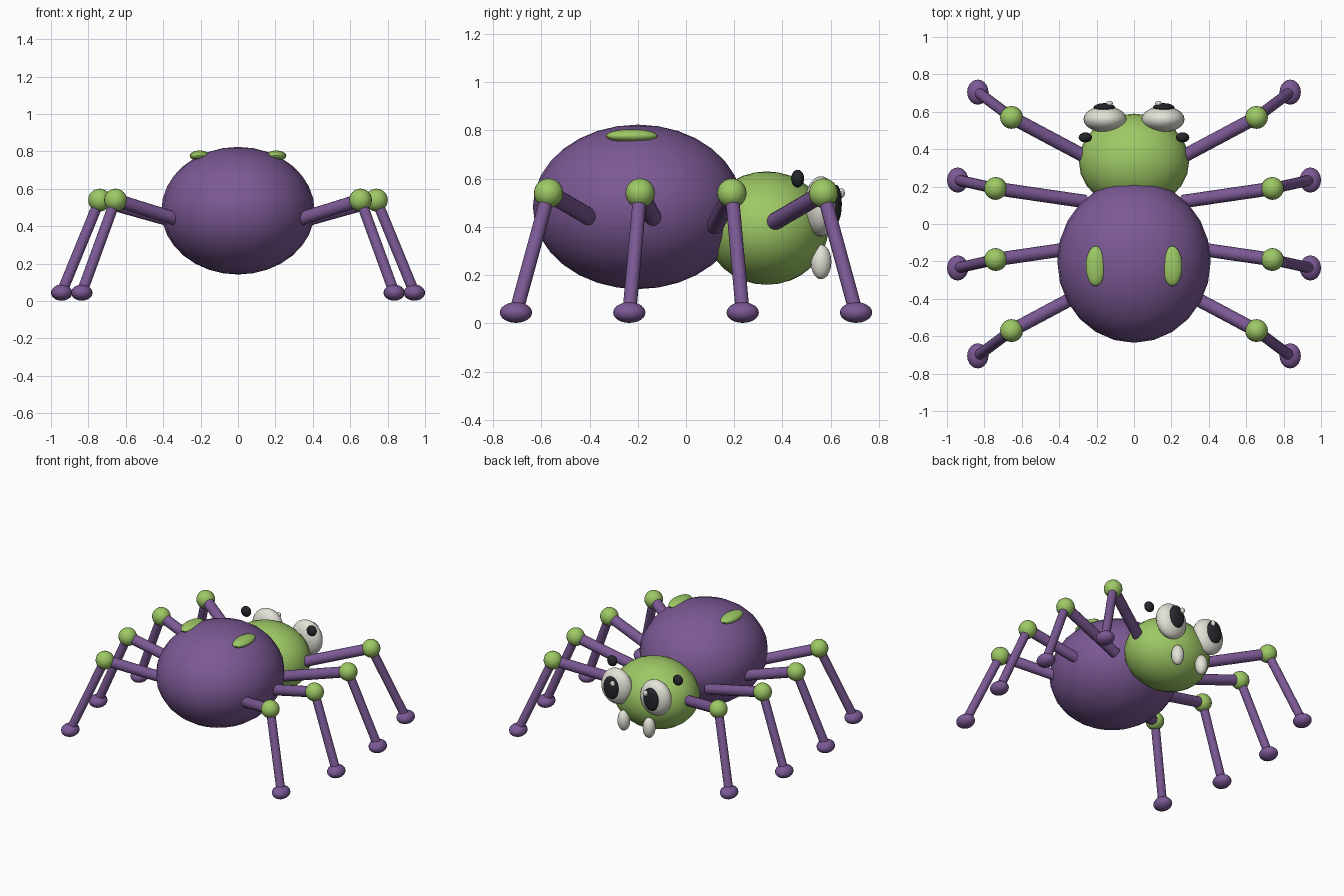
import bpy
from mathutils import Vector

if "Cube" in bpy.data.objects:
    bpy.data.objects.remove(bpy.data.objects["Cube"])


def material(name, rgb):
    m = bpy.data.materials.new(name)
    m.diffuse_color = (*rgb, 1)
    m.use_nodes = True
    m.node_tree.nodes["Principled BSDF"].inputs["Base Color"].default_value = m.diffuse_color
    return m


PURPLE = material("purple", (0.20, 0.10, 0.30))
GREEN = material("green", (0.34, 0.58, 0.13))
WHITE = material("off_white", (0.77, 0.76, 0.68))
BLACK = material("black", (0.018, 0.02, 0.025))


def finish(name, mat):
    ob = bpy.context.object
    ob.name = name
    ob.data.materials.append(mat)
    bpy.ops.object.shade_smooth_by_angle()
    return ob


def ellipsoid(name, centre, radii, mat, segments=24, rings=16):
    bpy.ops.mesh.primitive_uv_sphere_add(segments=segments, ring_count=rings, location=centre)
    bpy.context.object.scale = radii
    bpy.ops.object.transform_apply(location=False, rotation=False, scale=True)
    return finish(name, mat)


def rod(name, start, end, radius, mat):
    a, b = Vector(start), Vector(end)
    bpy.ops.mesh.primitive_cylinder_add(vertices=16, radius=radius, depth=(b - a).length,
                                        location=(a + b) / 2)
    bpy.context.object.rotation_euler = (b - a).to_track_quat('Z', 'Y').to_euler()
    return finish(name, mat)


# Abdomen and head
ellipsoid("abdomen", (0, -0.20, 0.483), (0.41, 0.435, 0.341), PURPLE)
ellipsoid("head", (0, 0.335, 0.395), (0.295, 0.255, 0.235), GREEN)

for s, side in ((-1, "left"), (1, "right")):
    # Back spots
    ellipsoid(f"{side}_spot", (s * 0.205, -0.225, 0.777), (0.053, 0.107, 0.028), GREEN)

    # Large eyes with pupils and glints, small side eyes, fangs
    ellipsoid(f"{side}_eye", (s * 0.155, 0.56, 0.485), (0.115, 0.07, 0.125), WHITE)
    ellipsoid(f"{side}_pupil", (s * 0.158, 0.622, 0.495), (0.058, 0.024, 0.08), BLACK)
    ellipsoid(f"{side}_glint", (s * 0.13, 0.645, 0.54), (0.018, 0.014, 0.02), WHITE, 12, 8)
    ellipsoid(f"{side}_small_eye", (s * 0.26, 0.463, 0.60), (0.036, 0.027, 0.037), BLACK, 16, 10)
    ellipsoid(f"{side}_fang", (s * 0.10, 0.56, 0.255), (0.042, 0.043, 0.072), WHITE, 16, 10)

    # Four legs per side: hip, knee and foot positions mirror front to back
    for f, end in ((1, "front"), (-1, "rear")):
        for pos, hip, knee, foot in (
                ("outer", (0.27, 0.365, 0.42), (0.655, 0.57, 0.54), (0.835, 0.705, 0.045)),
                ("inner", (0.26, 0.12, 0.405), (0.74, 0.19, 0.54), (0.943, 0.235, 0.045))):
            h, k, t = (Vector((s * x, f * y, z)) for x, y, z in (hip, knee, foot))
            label = f"{side}_{end}_{pos}"
            rod(label + "_upper_leg", h, k, 0.036, PURPLE)
            rod(label + "_lower_leg", k, t, 0.029, PURPLE)
            ellipsoid(label + "_knee", k, (0.061, 0.061, 0.061), GREEN, 20, 12)
            ellipsoid(label + "_foot", t, (0.057, 0.067, 0.043), PURPLE, 20, 12)
